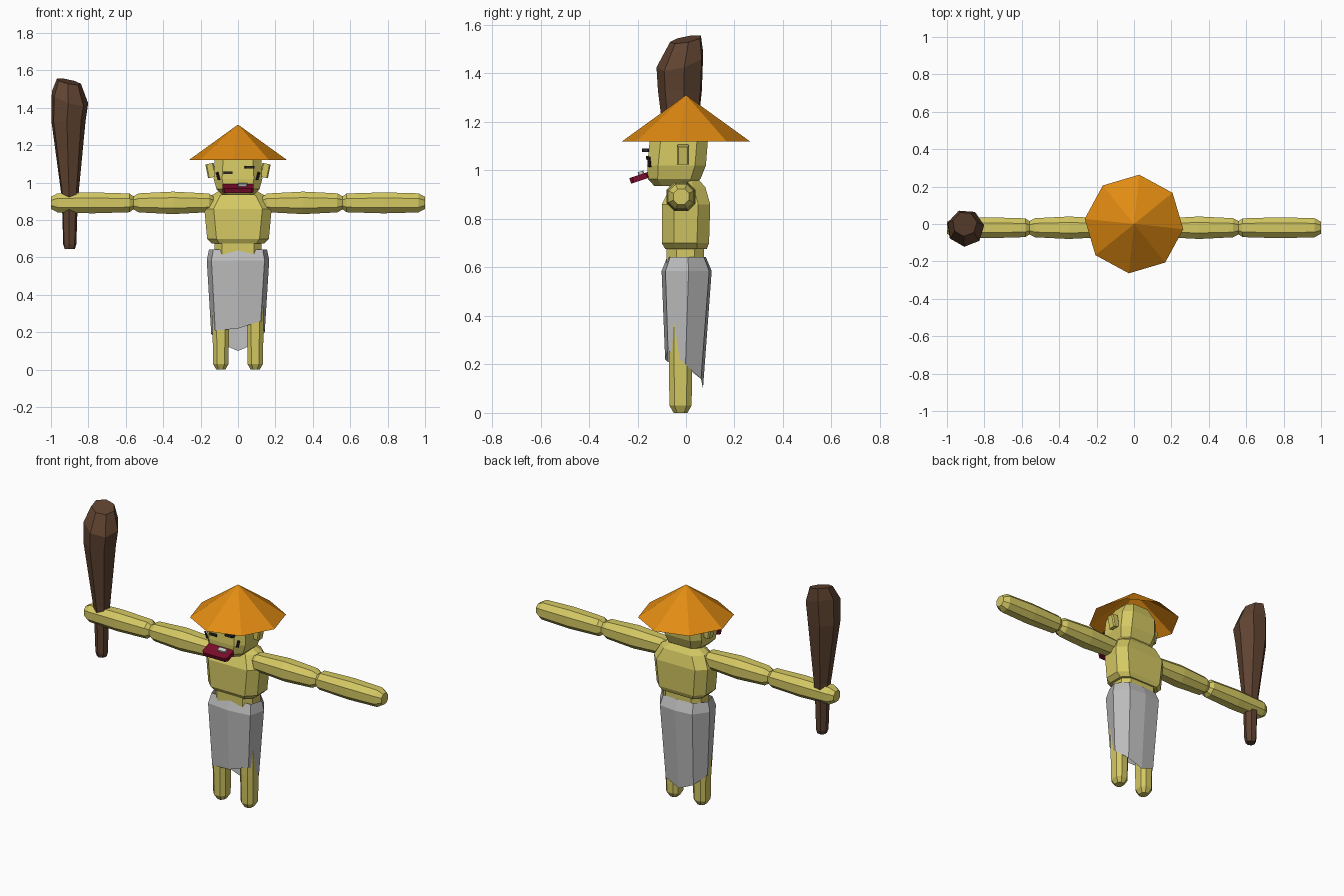
import bpy, bmesh, math
from mathutils import Matrix, Vector

if "Cube" in bpy.data.objects:
    bpy.data.objects.remove(bpy.data.objects["Cube"])


def material(name, rgb):
    m = bpy.data.materials.new(name)
    m.diffuse_color = (*rgb, 1)
    m.use_nodes = True
    m.node_tree.nodes["Principled BSDF"].inputs["Base Color"].default_value = m.diffuse_color
    return m


SKIN = material("yellow skin", (0.66, 0.58, 0.125))
STRAW = material("orange straw", (0.76, 0.26, 0.006))
WOOD = material("brown wood", (0.115, 0.056, 0.03))
CLOTH = material("grey cloth", (0.5, 0.5, 0.5))
RED = material("dark red", (0.2, 0.004, 0.025))
DARK = material("dark brown", (0.025, 0.02, 0.018))
TOOTH = material("pale tooth", (0.6, 0.6, 0.58))


def loft(name, rings, mat, cap=True):
    """Skin a list of equal-length point rings."""
    bm = bmesh.new()
    vs = [[bm.verts.new(p) for p in r] for r in rings]
    n = len(rings[0])
    for a, b in zip(vs, vs[1:]):
        for i in range(n):
            j = (i + 1) % n
            bm.faces.new((a[i], a[j], b[j], b[i]))
    if cap:
        bm.faces.new(vs[0][::-1])
        bm.faces.new(vs[-1])
    bmesh.ops.recalc_face_normals(bm, faces=bm.faces)
    me = bpy.data.meshes.new(name)
    bm.to_mesh(me)
    bm.free()
    me.materials.append(mat)
    ob = bpy.data.objects.new(name, me)
    bpy.context.collection.objects.link(ob)
    return ob


def section(axis, t, u0, u1, v0, v1, c):
    """Chamfered rectangle; axis z -> (u,v,t), axis x -> (t,u,v)."""
    pts = [(u0 + c, v0), (u1 - c, v0), (u1, v0 + c), (u1, v1 - c),
           (u1 - c, v1), (u0 + c, v1), (u0, v1 - c), (u0, v0 + c)]
    return [(u, v, t) if axis == "z" else (t, u, v) for u, v in pts]


def body(name, rows, mat=SKIN):
    """Vertical part, symmetric in x: rows of z, half width, y0, y1, chamfer."""
    return loft(name, [section("z", z, -w, w, a, b, c) for z, w, a, b, c in rows], mat)


def box(name, size, loc, mat, rot=(0, 0, 0)):
    x, y, z = (s / 2 for s in size)
    c = min(x, y) * 0.3
    ob = loft(name, [section("z", h, -x, x, -y, y, c) for h in (-z, z)], mat)
    ob.location, ob.rotation_euler = loc, rot
    return ob


# torso and waist
body("torso", [(0.675, 0.14, -0.085, 0.085, 0.04), (0.70, 0.165, -0.10, 0.095, 0.05),
               (0.86, 0.18, -0.10, 0.10, 0.05), (0.93, 0.145, -0.065, 0.08, 0.05),
               (0.965, 0.085, -0.04, 0.05, 0.03)])
body("waist", [(0.56, 0.125, -0.08, 0.075, 0.04), (0.69, 0.125, -0.08, 0.075, 0.04)])

# head
body("head", [(0.935, 0.085, -0.13, 0.015, 0.03), (0.965, 0.115, -0.157, 0.06, 0.04),
              (1.02, 0.13, -0.16, 0.082, 0.045), (1.12, 0.125, -0.15, 0.09, 0.045),
              (1.19, 0.085, -0.095, 0.06, 0.03)])

for s, side in ((-1, "right"), (1, "left")):
    # two-part arms
    for part, x0, x1, g in (("upper_arm", 0.13, 0.565, 0.004), ("forearm", 0.555, 1.0, 0)):
        mid = (x0 + x1) / 2
        rows = [(x0, 0.024), (x0 + 0.025, 0.006), (mid, -g), (x1 - 0.035, 0.005), (x1, 0.024)]
        loft(f"{side}_{part}", [section("x", s * x, -0.076 + k, 0.036 - k, 0.836 + k, 0.948 - k,
                                        0.03 - k * 0.5) for x, k in rows], SKIN)
    # legs
    loft(f"{side}_leg", [section("z", z, s * 0.092 - 0.044 + k, s * 0.092 + 0.044 - k,
                                 -0.071 + k, 0.026 - k, 0.022 - k * 0.4)
                         for z, k in ((0, 0.02), (0.03, 0.003), (0.2, 0), (0.6, 0))], SKIN)
    # ears
    box(f"{side}_ear", (0.045, 0.05, 0.075), (s * 0.145, -0.012, 1.065), SKIN, (0, s * 0.2, 0))
    # cheek marks
    box(f"{side}_cheek_mark", (0.014, 0.009, 0.042), (s * 0.107, -0.152, 1.035), DARK,
        (0.25, s * 0.15, s * 0.7))

# slit eyes, lips and tooth
box("right_eye", (0.048, 0.009, 0.014), (-0.053, -0.161, 1.053), DARK)
box("left_eye", (0.055, 0.03, 0.014), (0.062, -0.167, 1.083), DARK)
box("lips", (0.168, 0.085, 0.024), (0, -0.19, 0.97), RED, (0.32, 0, 0))
box("tooth", (0.05, 0.025, 0.02), (0.025, -0.185, 0.986), TOOTH, (0.32, 0, 0))

# eight-sided straw hat, open underneath
hat_ring = [(0.265 * math.cos(math.radians(84 + 45 * i)),
             0.265 * math.sin(math.radians(84 + 45 * i)), 1.12) for i in range(8)]
hat_tip = [(x * 0.003, y * 0.003, 1.31) for x, y, z in hat_ring]
loft("hat", [hat_ring, hat_tip], STRAW, cap=False)

# wrapped skirt with a slanted hem, dipping at the back
plan = [(-0.85, -0.8), (0, -0.95), (0.85, -0.8), (1, 0.1), (0.65, 0.9),
        (0, 1), (-0.65, 0.9), (-1, 0.1)]
hem_z = [0.21, 0.22, 0.26, 0.20, 0.14, 0.10, 0.14, 0.19]
hem = [(x * 0.143, y * 0.08 - 0.01, z) for (x, y), z in zip(plan, hem_z)]
hip = [(x * 0.167, y * 0.106, 0.585) for x, y in plan]
top = [(x * 0.155, y * 0.082, 0.643) for x, y in plan]
loft("skirt", [hem, hip, top], CLOTH, cap=False)

# faceted club: z, centre x, centre y, radius, tilt of the ring
club = [(0.645, -0.90, -0.02, 0.028, 0), (0.67, -0.90, -0.02, 0.036, 0),
        (0.85, -0.90, -0.02, 0.042, 0), (0.96, -0.90, -0.02, 0.05, 0),
        (1.33, -0.908, -0.022, 0.094, 0), (1.45, -0.90, -0.022, 0.10, -0.3),
        (1.54, -0.905, 0.0, 0.066, -0.2)]
rings = []
for z, cx, cy, r, tilt in club:
    ring = []
    for i in range(7):
        a = 2 * math.pi * i / 7 + 0.15
        dx, dy = r * math.cos(a), r * math.sin(a)
        ring.append((cx + dx, cy + dy, z + dx * tilt + dy * abs(tilt) * 0.9))
    rings.append(ring)
loft("club", rings, WOOD)
